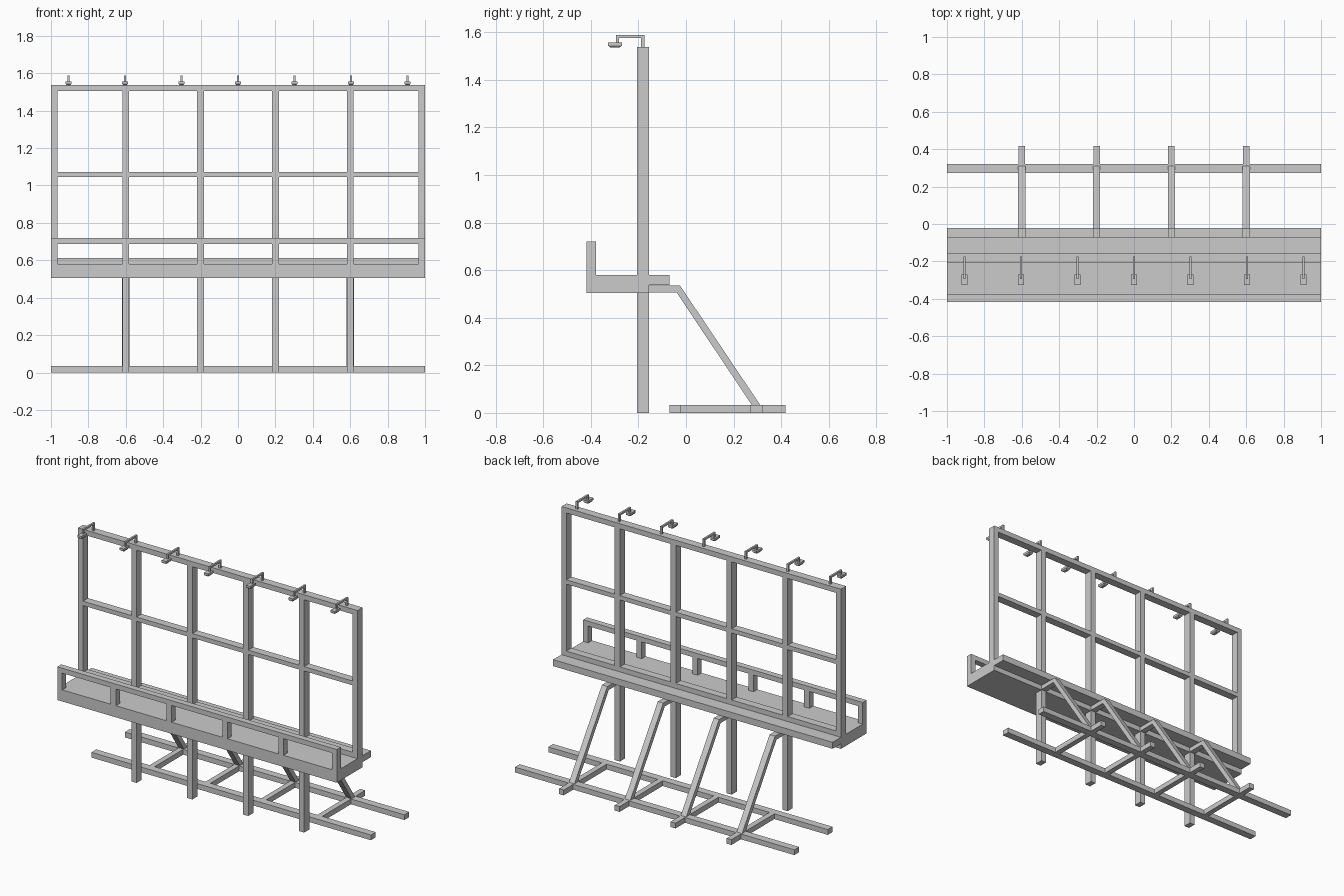
import bpy

if "Cube" in bpy.data.objects:
    bpy.data.objects.remove(bpy.data.objects["Cube"])


def mesh_object(name, verts, faces):
    me = bpy.data.meshes.new(name)
    me.from_pydata(verts, [], faces)
    me.update()
    ob = bpy.data.objects.new(name, me)
    bpy.context.collection.objects.link(ob)
    return ob


def extrude_x(name, profile, x0, x1):
    """Closed (y, z) profile, listed counter-clockwise, extruded along x."""
    n = len(profile)
    verts = [(x, y, z) for x in (x0, x1) for y, z in profile]
    faces = [tuple(range(n))[::-1], tuple(range(n, 2 * n))]
    faces += [(i, (i + 1) % n, n + (i + 1) % n, n + i) for i in range(n)]
    return mesh_object(name, verts, faces)


def box(name, x0, x1, y0, y1, z0, z1):
    return extrude_x(name, [(y0, z0), (y1, z0), (y1, z1), (y0, z1)], x0, x1)


POSTS = (-0.6, -0.2, 0.2, 0.6)
PW = 0.0185                      # half width of a post
FY = (-0.207, -0.155)            # depth of the panel frame
RY = (-0.418, -0.378)            # depth of the front railing
EDGE = 0.965                     # inner side of the end posts
DECK_Z, TOP_Z = 0.58, 1.538

# Clear spans between neighbouring posts
stops = [-EDGE] + [p + s * PW for p in POSTS for s in (-1, 1)] + [EDGE]
spans = list(zip(stops[::2], stops[1::2]))

# Walkway deck with a thinner ledge at the back
extrude_x("walkway_deck", [(-0.418, 0.505), (-0.155, 0.505), (-0.155, 0.538),
                           (-0.07, 0.538), (-0.07, DECK_Z), (-0.418, DECK_Z)], -1, 1)

# Panel frame: long posts, end posts and rails
for x in POSTS:
    box("frame_post", x - PW, x + PW, *FY, 0, 1.505)
for x in (-1, EDGE):
    box("frame_end_post", x, x + 0.035, *FY, DECK_Z, 1.505)
    box("railing_end_post", x, x + 0.035, *RY, DECK_Z, 0.688)
box("frame_top_rail", -1, 1, *FY, 1.505, TOP_Z)
for a, b in spans:
    box("frame_middle_rail", a, b, *FY, 1.045, 1.073)
    box("frame_bottom_rail", a, b, *FY, DECK_Z, 0.612)

# Front railing
box("railing_top", -1, 1, *RY, 0.688, 0.72)
for x in POSTS:
    box("railing_post", x - PW, x + PW, *RY, DECK_Z, 0.688)

# Ground base: two long rails and cross bars
box("base_front_rail", -1, 1, -0.07, -0.021, 0, 0.034)
box("base_rear_rail", -1, 1, 0.272, 0.321, 0, 0.034)
for x in POSTS:
    box("base_cross_bar", x - 0.0175, x + 0.0175, -0.021, 0.272, 0, 0.034)
    box("base_cross_bar_end", x - 0.0175, x + 0.0175, 0.321, 0.418, 0, 0.034)

# Bent rear braces
brace = [(-0.155, 0.507), (-0.04, 0.507), (0.277, 0.033), (0.312, 0.033),
         (-0.025, 0.535), (-0.155, 0.535)]
for x in POSTS:
    extrude_x("rear_brace", brace, x - 0.0195, x + 0.0195)

# Lamps on bent arms along the top
arm = [(-0.189, TOP_Z), (-0.175, TOP_Z), (-0.175, 1.588), (-0.294, 1.588),
       (-0.294, 1.557), (-0.282, 1.557), (-0.282, 1.576), (-0.189, 1.576)]


def ring(cx, hx, y0, y1, z):
    return [(cx - hx, y0, z), (cx + hx, y0, z), (cx + hx, y1, z), (cx - hx, y1, z)]


for i in range(-3, 4):
    x = i * 0.302
    extrude_x("lamp_arm", arm, x - 0.006, x + 0.006)
    verts = (ring(x, 0.009, -0.316, -0.281, 1.535) +
             ring(x, 0.015, -0.327, -0.270, 1.543) +
             ring(x, 0.015, -0.327, -0.270, 1.557))
    faces = [(3, 2, 1, 0), (8, 9, 10, 11)]
    for k in (0, 4):
        faces += [(k + j, k + (j + 1) % 4, k + 4 + (j + 1) % 4, k + 4 + j) for j in range(4)]
    mesh_object("lamp_head", verts, faces)
